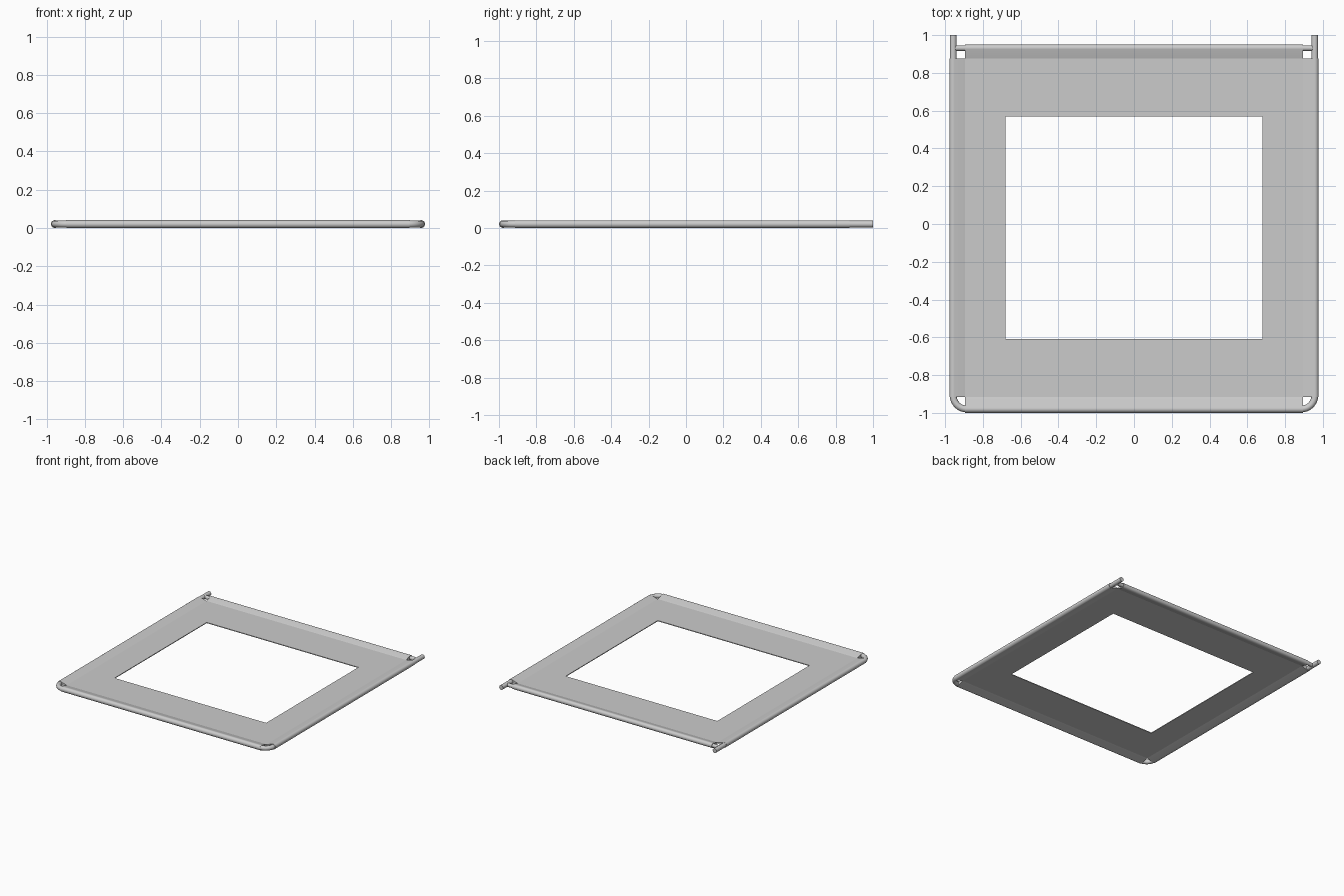
import bpy, bmesh, math
from mathutils import Vector

if "Cube" in bpy.data.objects:
    bpy.data.objects.remove(bpy.data.objects["Cube"])

ZC = 0.0205                      # height of the tube centres
SX, FY, BY = 0.957, -0.979, 0.931  # side, front and back tube centres


def tube(name, pts, r):
    cu = bpy.data.curves.new(name, 'CURVE')
    cu.dimensions = '3D'
    cu.bevel_depth = r
    cu.bevel_resolution = 4
    cu.use_fill_caps = True
    sp = cu.splines.new('POLY')
    sp.points.add(len(pts) - 1)
    for p, (x, y) in zip(sp.points, pts):
        p.co = (x, y, ZC, 1)
    ob = bpy.data.objects.new(name, cu)
    bpy.context.collection.objects.link(ob)
    finish(ob, True)


def finish(ob, convert=False):
    bpy.ops.object.select_all(action='DESELECT')
    ob.select_set(True)
    bpy.context.view_layer.objects.active = ob
    if convert:
        bpy.ops.object.convert(target='MESH')
    bpy.ops.object.shade_smooth_by_angle(angle=math.radians(40))


def mesh_object(name, bm):
    bmesh.ops.recalc_face_normals(bm, faces=bm.faces)
    me = bpy.data.meshes.new(name)
    bm.to_mesh(me)
    bm.free()
    ob = bpy.data.objects.new(name, me)
    bpy.context.collection.objects.link(ob)
    return ob


def sleeve(name, a, b, inward, r, reach):
    """Fabric folded round a tube, closing to the sheet on its inner side."""
    a, b, d = Vector((*a, ZC)), Vector((*b, ZC)), Vector((*inward, 0))
    prof = [(reach, 0.003)]
    for i in range(15):
        t = math.radians(70 + 220 * i / 14)
        prof.append((r * math.cos(t), r * math.sin(t)))
    prof.append((reach, -0.003))
    bm = bmesh.new()
    rings = [[bm.verts.new(p + d * u + Vector((0, 0, v))) for u, v in prof]
             for p in (a, b)]
    n = len(prof)
    for i in range(n):
        j = (i + 1) % n
        bm.faces.new((rings[0][i], rings[0][j], rings[1][j], rings[1][i]))
    for ring in rings:
        bm.faces.new(ring)
    finish(mesh_object(name, bm))


# U-shaped outer tube with rounded front corners
R = 0.07
path = [(-SX, 1.0)]
for cx, start in ((-SX + R, 180), (SX - R, 270)):
    for i in range(9):
        t = math.radians(start + 90 * i / 8)
        path.append((cx + R * math.cos(t), FY + R + R * math.sin(t)))
path.append((SX, 1.0))
tube("outer_tube", path, 0.018)

# Straight back crossbar
tube("back_crossbar", [(-SX, BY), (SX, BY)], 0.015)

# Fabric sleeves round the four tubes
for s, side in ((-1, "left"), (1, "right")):
    sleeve(side + "_sleeve", (s * SX, -0.915), (s * SX, 0.875), (-s, 0), 0.0205, 0.062)
sleeve("front_sleeve", (-0.895, FY), (0.895, FY), (0, 1), 0.0205, 0.064)
sleeve("back_sleeve", (-0.895, BY), (0.895, BY), (0, -1), 0.0195, 0.056)

# Flat sheet with a window and notched corners
xs = [-0.94, -0.895, -0.68, 0.68, 0.895, 0.94]
ys = [-0.96, -0.915, -0.61, 0.57, 0.875, 0.92]
bm = bmesh.new()
grid = [[bm.verts.new((x, y, ZC)) for x in xs] for y in ys]
for j in range(5):
    for i in range(5):
        if (i, j) == (2, 2) or (i in (0, 4) and j in (0, 4)):
            continue
        bm.faces.new((grid[j][i], grid[j][i + 1], grid[j + 1][i + 1], grid[j + 1][i]))
loose = [v for v in bm.verts if not v.link_faces]
bmesh.ops.delete(bm, geom=loose, context='VERTS')
sheet = mesh_object("sheet", bm)
mod = sheet.modifiers.new("thickness", 'SOLIDIFY')
mod.thickness = 0.006
mod.offset = 0
